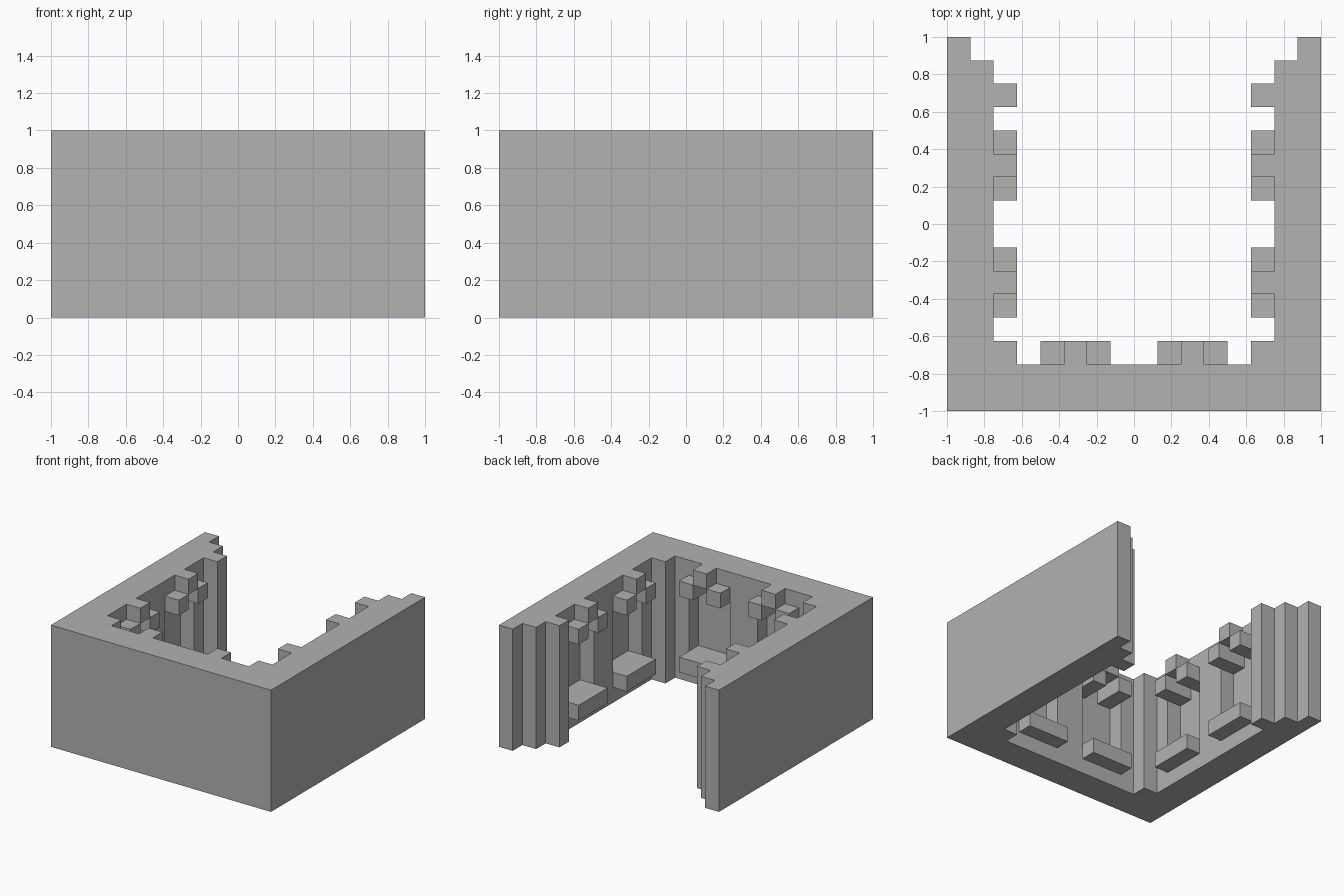
import bpy, bmesh, math
from mathutils import Matrix

if "Cube" in bpy.data.objects:
    bpy.data.objects.remove(bpy.data.objects["Cube"])

U = 0.125  # block size
grey = bpy.data.materials.new("stone_grey")
grey.use_nodes = True
colour = (0.445, 0.445, 0.445, 1)
grey.diffuse_color = colour
grey.node_tree.nodes["Principled BSDF"].inputs["Base Color"].default_value = colour


def prism(bm, outline, direction, matrix=Matrix()):
    """Extrude a flat outline along a direction, both in block units."""
    verts = [bm.verts.new([c * U for c in p]) for p in outline]
    face = bm.faces.new(verts)
    out = bmesh.ops.extrude_face_region(bm, geom=[face], use_keep_orig=True)
    moved = [g for g in out["geom"] if isinstance(g, bmesh.types.BMVert)]
    bmesh.ops.translate(bm, verts=moved, vec=[c * U for c in direction])
    bmesh.ops.transform(bm, matrix=matrix, verts=verts + moved)


def finish(bm, name):
    bmesh.ops.recalc_face_normals(bm, faces=bm.faces)
    mesh = bpy.data.meshes.new(name)
    bm.to_mesh(mesh)
    bm.free()
    mesh.materials.append(grey)
    obj = bpy.data.objects.new(name, mesh)
    bpy.context.collection.objects.link(obj)
    return obj


def block(bm, x0, x1, y0, y1, z0, z1, matrix):
    prism(bm, [(x0, y0, z0), (x1, y0, z0), (x1, y1, z0), (x0, y1, z0)],
          (0, 0, z1 - z0), matrix)


# Three-sided wall with stepped ends and corner posts
half = [(0, -6), (5, -6), (5, -5), (6, -5), (6, 5), (5, 5), (5, 6),
        (6, 6), (6, 7), (7, 7), (7, 8), (8, 8), (8, -8)]
footprint = half + [(-x, y) for x, y in reversed(half[1:])]
bm = bmesh.new()
prism(bm, [(x, y, 0) for x, y in footprint], (0, 0, 8))
wall = finish(bm, "wall")

# Two arched niches on each inner side, placed by turning the front side
niches = [Matrix.Rotation(math.radians(a), 4, "Z") @ Matrix.Translation((s * 2.5 * U, 0, 0))
          for a in (0, 90, -90) for s in (-1, 1)]
arch = [(-1.5, 2), (1.5, 2), (1.5, 6), (0.5, 6), (0.5, 7), (-0.5, 7), (-0.5, 6), (-1.5, 6)]
bm = bmesh.new()
for m in niches:
    prism(bm, [(x, -7, z) for x, z in arch], (0, 1.4, 0), m)
cutter = finish(bm, "niche_cutter")
cutter.hide_render = True

mod = wall.modifiers.new("niches", "BOOLEAN")
mod.operation = "DIFFERENCE"
mod.solver = "EXACT"
mod.object = cutter
bpy.context.view_layer.objects.active = wall
bpy.ops.object.modifier_apply(modifier=mod.name)
bpy.data.objects.remove(cutter)

# Sills below and stepped hoods above the niches
sills, hoods = bmesh.new(), bmesh.new()
for m in niches:
    block(sills, -1.5, 1.5, -6, -5, 1, 2, m)
    block(hoods, -0.5, 0.5, -6, -5, 7, 8, m)
    for x in (-1.5, 0.5):
        block(hoods, x, x + 1, -6, -5, 6, 7, m)
finish(sills, "niche_sills")
finish(hoods, "niche_hoods")
